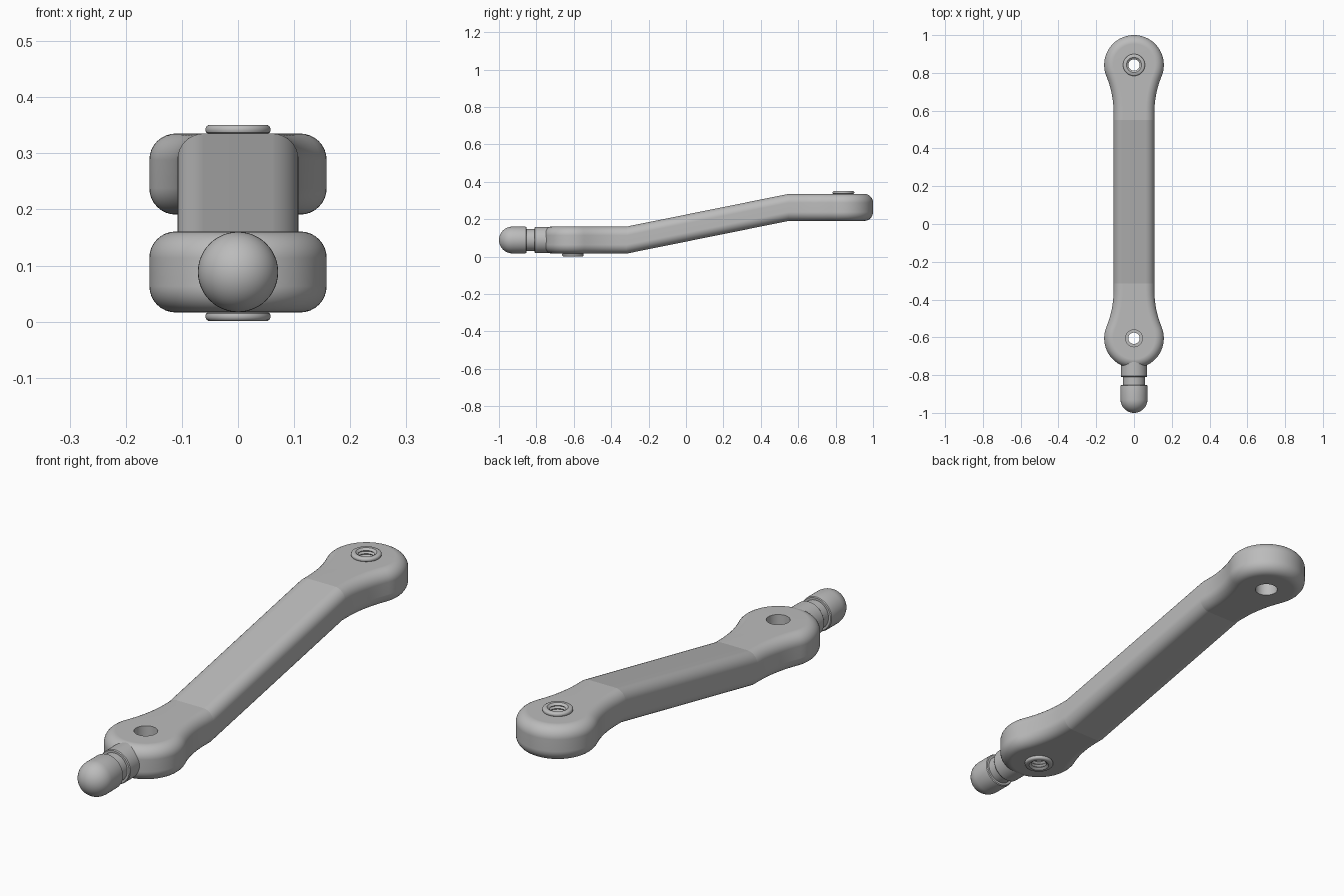
import bpy
import bmesh
from math import sin, cos, pi, atan2, hypot
from mathutils import Matrix, Vector

old = bpy.data.objects.get("Cube")
if old:
    bpy.data.objects.remove(old, do_unlink=True)

grey = bpy.data.materials.new("grey_metal")
grey.use_nodes = True
grey.diffuse_color = (0.5, 0.5, 0.5, 1)
grey.node_tree.nodes["Principled BSDF"].inputs["Base Color"].default_value = (0.5, 0.5, 0.5, 1)

END_R, HALF_W = 0.158, 0.108            # eye radius, half width of the bar
FRONT_Y, REAR_Y = -0.605, 0.842         # eye centres
FRONT_Z, REAR_Z, HALF_T = 0.0885, 0.263, 0.0722
BENDS = (-0.315, 0.55)
ROUND, BORE = 0.047, 0.045


def make_object(name, bm):
    bmesh.ops.recalc_face_normals(bm, faces=bm.faces)
    mesh = bpy.data.meshes.new(name)
    bm.to_mesh(mesh)
    bm.free()
    mesh.materials.append(grey)
    obj = bpy.data.objects.new(name, mesh)
    bpy.context.collection.objects.link(obj)
    return obj


def activate(obj):
    bpy.ops.object.select_all(action='DESELECT')
    obj.select_set(True)
    bpy.context.view_layer.objects.active = obj


def smooth(obj):
    activate(obj)
    bpy.ops.object.shade_smooth_by_angle(angle=0.6)


def skin(bm, rings, closed=False):
    """Join consecutive rings of vertices with quads."""
    pairs = list(zip(rings, rings[1:]))
    if closed:
        pairs.append((rings[-1], rings[0]))
    n = len(rings[0])
    for a, b in pairs:
        for i in range(n):
            j = (i + 1) % n
            bm.faces.new((a[i], a[j], b[j], b[i]))


def lathe(name, profile, matrix, closed=False, steps=48):
    """Revolve (radius, height) points around local z."""
    bm = bmesh.new()
    rings = [[bm.verts.new((r * cos(2 * pi * i / steps), r * sin(2 * pi * i / steps), h))
              for i in range(steps)] for r, h in profile]
    skin(bm, rings, closed)
    bmesh.ops.remove_doubles(bm, verts=bm.verts, dist=1e-6)
    bm.transform(matrix)
    obj = make_object(name, bm)
    smooth(obj)
    return obj


def eye_half(centre_y, side):
    """Right half of one eye with its flared neck, as (point, outward normal)."""
    dy = 0.252
    big = (HALF_W ** 2 + dy ** 2 - END_R ** 2) / (2 * (END_R - HALF_W))
    cx = HALF_W + big
    tilt = atan2(dy, cx)
    pts = []
    for i in range(9):                      # concave flare
        a = (tilt * i) / 8
        n = Vector((cos(a), -sin(a)))
        pts.append((Vector((cx, dy)) * 1.0 + Vector((-cos(a), -sin(a))) * big,
                    Vector((cos(a), sin(a)))))
    pts = [(Vector((p.x, p.y - dy)), n) for p, n in pts]
    # shift so the eye centre is the origin, with the flare on the inner side
    pts = [(Vector((p.x, -dy - (p.y - 0.0))), Vector((n.x, -n.y))) for p, n in pts]
    pts = [(Vector((p.x, -2 * dy - p.y)), n) for p, n in pts] if pts[-1][0].y < -dy else pts
    for i in range(1, 21):                  # round end
        a = -tilt + (pi / 2 + tilt) * i / 20
        n = Vector((cos(a), sin(a)))
        pts.append((n * END_R, n))
    return [(Vector((p.x, centre_y + side * p.y)), Vector((n.x, side * n.y))) for p, n in pts]


# Arm outline: right half from front to back, then mirrored
right = eye_half(FRONT_Y, -1)[::-1] + eye_half(REAR_Y, 1)
left = [(Vector((-p.x, p.y)), Vector((-n.x, n.y))) for p, n in right[1:-1]][::-1]
outline = right + left

# Arm body: stacked offsets of the outline give the rounded edges
STEPS = 8
quarter = [(ROUND * (1 - cos(pi / 2 * i / STEPS)),
            HALF_T - ROUND + ROUND * sin(pi / 2 * i / STEPS)) for i in range(STEPS + 1)]
layers = [(d, -z) for d, z in quarter[::-1]] + quarter
bm = bmesh.new()
rings = [[bm.verts.new((p.x - n.x * d, p.y - n.y * d, z)) for p, n in outline] for d, z in layers]
skin(bm, rings)
bm.faces.new(rings[0])
bm.faces.new(rings[-1])
for y in BENDS:
    bmesh.ops.bisect_plane(bm, geom=bm.verts[:] + bm.edges[:] + bm.faces[:],
                           plane_co=(0, y, 0), plane_no=(0, 1, 0))
for v in bm.verts:
    t = min(1, max(0, (v.co.y - BENDS[0]) / (BENDS[1] - BENDS[0])))
    v.co.z += FRONT_Z + t * (REAR_Z - FRONT_Z)
arm = make_object("arm", bm)

# Bolt holes through both eyes
for y in (FRONT_Y, REAR_Y):
    cutter = lathe("hole_cutter", [(0, -0.3), (BORE, -0.3), (BORE, 0.6), (0, 0.6)],
                   Matrix.Translation((0, y, 0)))
    cutter.hide_render = True
    activate(arm)
    mod = arm.modifiers.new("hole", 'BOOLEAN')
    mod.operation, mod.solver, mod.object = 'DIFFERENCE', 'EXACT', cutter
    bpy.ops.object.modifier_apply(modifier=mod.name)
    bpy.data.objects.remove(cutter, do_unlink=True)
smooth(arm)

# Crisp creases where the bar bends
for e in arm.data.edges:
    ys = [arm.data.vertices[i].co.y for i in e.vertices]
    if any(all(abs(y - b) < 1e-4 for y in ys) for b in BENDS):
        e.use_edge_sharp = True
weighted = arm.modifiers.new("even_shading", 'WEIGHTED_NORMAL')
weighted.keep_sharp = True

# Threaded inserts: flange outside the face, grooved sleeve in the hole
flange = [(0.046, -0.07), (0.046, 0), (0.054, 0), (0.057, 0.002), (0.058, 0.005),
          (0.058, 0.009), (0.056, 0.013), (0.052, 0.0155), (0.04, 0.0155), (0.036, 0.012)]
threads = [(0.03 if i % 2 == 0 else 0.037, 0.008 - 0.0065 * i) for i in range(13)]
lathe("rear_insert", flange + threads,
      Matrix.Translation((0, REAR_Y, REAR_Z + HALF_T)), closed=True)
lathe("front_insert", flange + threads,
      Matrix.Translation((0, FRONT_Y, FRONT_Z - HALF_T)) @ Matrix.Rotation(pi, 4, 'X'), closed=True)

# Front pin: collar, narrow neck and domed tip, pointing along -y
R = 0.0715
pin = [(0, 0.71), (0.07, 0.71), (0.07, 0.806), (0.067, 0.81), (0.058, 0.81),
       (0.058, 0.853), (0.067, 0.853), (0.0705, 0.856), (R, 0.861)]
pin += [(R * cos(pi / 2 * i / 12), 1 - R + R * sin(pi / 2 * i / 12)) for i in range(12)] + [(0, 1)]
lathe("front_pin", pin, Matrix.Translation((0, 0, FRONT_Z)) @ Matrix.Rotation(pi / 2, 4, 'X'))
